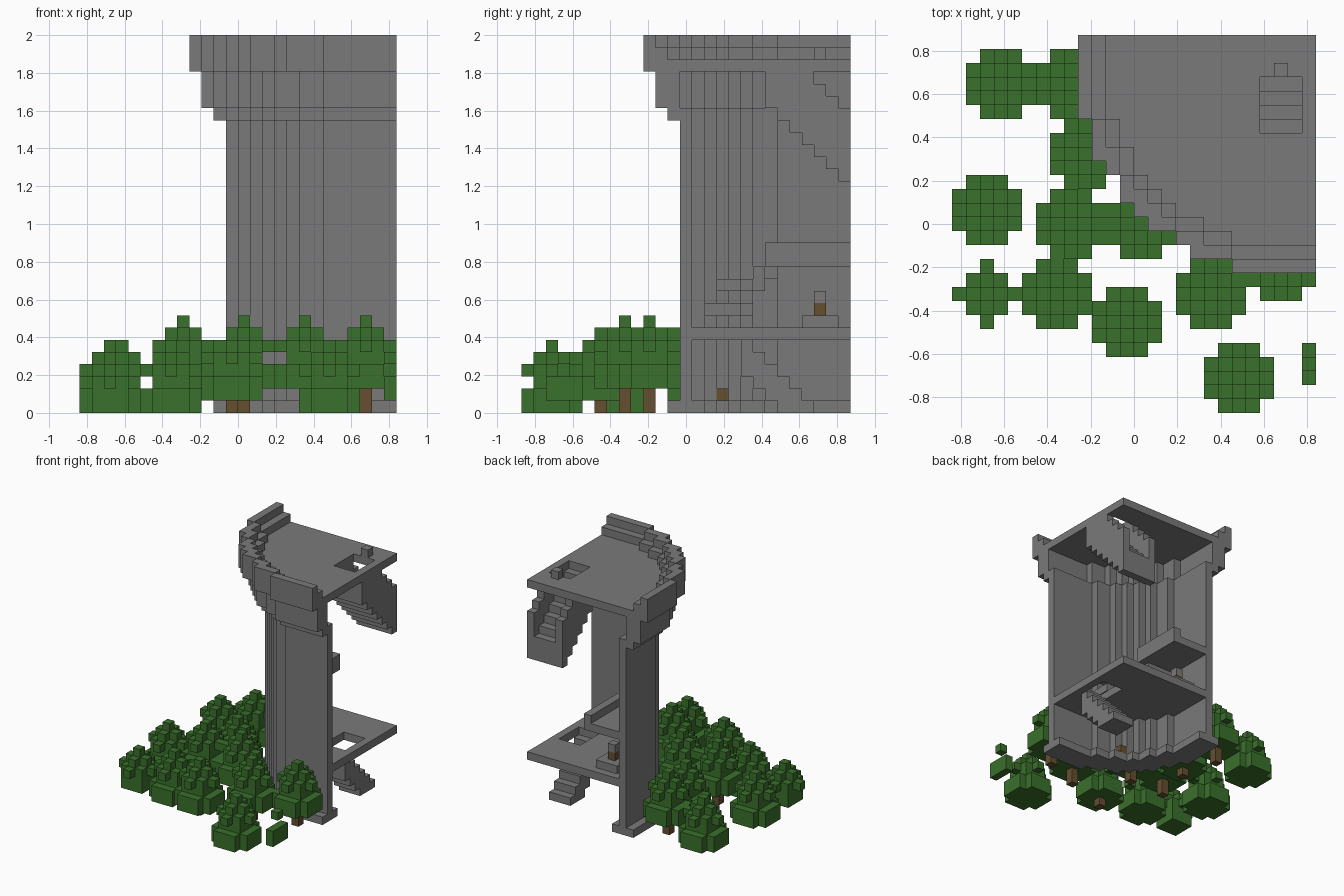
import bpy
import bmesh

cube = bpy.data.objects.get("Cube")
if cube:
    bpy.data.objects.remove(cube, do_unlink=True)

# Block grid: the tower axis runs through the column of blocks at (AX, AY)
NX, NY, NZ = 26, 27, 31
AX, AY = NX - 1, NY - 1
S = 2 / NZ
taken = set()


def material(name, rgb):
    m = bpy.data.materials.new(name)
    m.use_nodes = True
    m.diffuse_color = (*rgb, 1)
    bsdf = m.node_tree.nodes["Principled BSDF"]
    bsdf.inputs["Base Color"].default_value = (*rgb, 1)
    bsdf.inputs["Roughness"].default_value = 0.9
    return m


stone = material("grey stone", (0.195, 0.195, 0.195))
leaf = material("leaf green", (0.042, 0.162, 0.025))
wood = material("brown wood", (0.13, 0.08, 0.03))

# Each block side: outward direction and its four corners in order
SIDES = []
for axis in range(3):
    for sign in (0, 1):
        u, v = (axis + 1) % 3, (axis + 2) % 3
        ring = []
        for a, b in ((0, 0), (1, 0), (1, 1), (0, 1)):
            c = [0, 0, 0]
            c[axis], c[u], c[v] = sign, a, b
            ring.append(tuple(c))
        step = [0, 0, 0]
        step[axis] = 1 if sign else -1
        SIDES.append((tuple(step), ring if sign else ring[::-1]))


def build(name, cells, mat):
    """Make one object from the outer sides of a set of blocks."""
    cells = {c for c in cells if 0 <= c[0] < NX and 0 <= c[1] < NY and 0 <= c[2] < NZ}
    cells -= taken
    taken.update(cells)
    bm = bmesh.new()
    verts = {}
    for cell in sorted(cells):
        for step, ring in SIDES:
            if tuple(p + q for p, q in zip(cell, step)) in cells:
                continue
            face = []
            for corner in ring:
                key = tuple(p + q for p, q in zip(cell, corner))
                if key not in verts:
                    x, y, z = key
                    verts[key] = bm.verts.new(((x - NX / 2) * S, (y - NY / 2) * S, z * S))
                face.append(verts[key])
            bm.faces.new(face)
    mesh = bpy.data.meshes.new(name)
    bm.to_mesh(mesh)
    bm.free()
    mesh.materials.append(mat)
    obj = bpy.data.objects.new(name, mesh)
    bpy.context.collection.objects.link(obj)
    return obj


def box(x, y, z):
    """Blocks in half-open ranges."""
    return {(i, j, k) for i in range(*x) for j in range(*y) for k in range(*z)}


def disc(n, z0, z1):
    """Quarter disc n blocks in radius."""
    return {(AX - a, AY - b, k) for a in range(n) for b in range(n)
            if a * a + b * b <= n * n + 1.5 for k in range(z0, z1)}


def ring(outer, inner, z0, z1):
    return disc(outer, z0, z1) - disc(inner, z0, z1)


# Tower shell with plinth, corbels and stepped parapet
build("tower_wall", ring(14, 13, 0, 25), stone)
build("plinth", ring(15, 14, 0, 1), stone)
build("inner_ledge", ring(13, 12, 0, 1), stone)
build("lower_corbel", ring(15, 13, 24, 25), stone)
build("upper_corbel", ring(16, 14, 25, 28), stone)
build("parapet", ring(17, 16, 28, 31) | ring(16, 15, 28, 30), stone)

# Floors with stair openings
build("roof_floor", disc(17, 28, 29) - box((22, 25), (20, 24), (28, 29)), stone)
build("middle_floor", disc(13, 6, 7) - box((22, 25), (18, 22), (6, 7)), stone)


# Straight stairs going down towards the back
def stairs(name, first, top, count, side_walls):
    cells = set()
    for n in range(count):
        j, t = first + n, top - n
        cells |= box((22, 25), (j, j + 1), (max(t - 3, 0), t))
        if side_walls:
            for i in (21, 25):
                cells |= box((i, i + 1), (j, j + 1), (t - 3, min(t + 3, top)))
    build(name, cells, stone)


stairs("upper_stairs", 20, 28, 7, True)
stairs("lower_stairs", 18, 6, 6, False)

# Curved steps along the inner wall up to a railed landing
inside = ring(13, 10, 0, NZ)
steps = set()
for j0, j1, k in ((15, 19, 8), (16, 20, 10), (19, 21, 11)):
    steps |= inside & box((0, 21), (j0, j1), (k, k + 1))
build("curved_steps", steps, stone)
room = disc(13, 0, NZ)
build("landing", room & box((12, 18), (20, 27), (12, 13)), stone)
build("landing_rail", room & (box((17, 18), (20, 27), (13, 14))
                              | box((12, 18), (20, 21), (13, 14))), stone)

# Small furnishings
build("pedestal_base", box((14, 17), (23, 26), (7, 8)), stone)
build("pedestal_stem", box((15, 16), (24, 25), (8, 9)), wood)
build("pedestal_top", box((15, 16), (24, 25), (9, 10)), stone)
build("roof_post", box((23, 24), (24, 25), (29, 30)), stone)
build("wall_peg", box((17, 18), (16, 17), (1, 2)), wood)


# Trees: crown layers from bottom to top, as tests on the offsets
def rounded(a, b):
    return a < 3 and b < 3 and a + b < 4


def square(a, b):
    return a < 2 and b < 2


def diamond(a, b):
    return a + b < 3


def cross(a, b):
    return a + b < 2


def tip(a, b):
    return a + b == 0


CROWN = (rounded, rounded, square, diamond, cross, tip)


def tree(number, x, y, base):
    trunk = box((x, x + 1), (y, y + 1), (0, max(base, 0)))
    if trunk and x < NX:
        build(f"tree_trunk_{number}", trunk, wood)
    crown = set()
    for k, inside_layer in enumerate(CROWN):
        if base < 0 and inside_layer is rounded:
            inside_layer = square
        crown |= {(x + a, y + b, base + k) for a in range(-2, 3) for b in range(-2, 3)
                  if inside_layer(abs(a), abs(b))}
    build(f"tree_crown_{number}", crown, leaf)


TREES = ((2, 14, 0), (3, 23, 0), (8, 23, 2), (9, 18, 1), (8, 13, 2), (13, 13, 2),
         (2, 8, -1), (7, 8, 0), (12, 6, 1), (18, 8, 2), (23, 10, 2), (20, 2, 0),
         (27, 3, 1))
for number, spot in enumerate(TREES, 1):
    tree(number, *spot)
